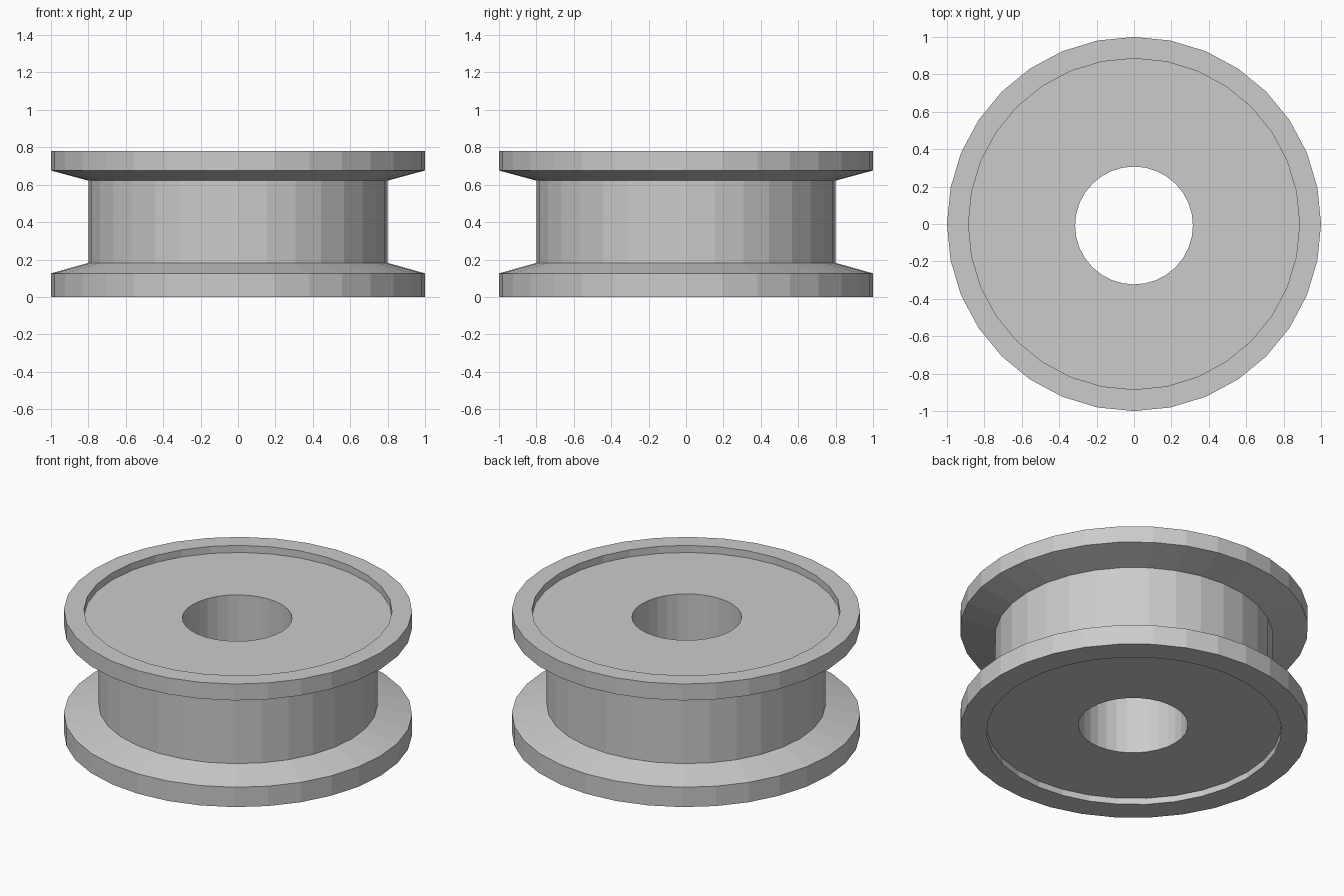
import bpy, bmesh, math

if "Cube" in bpy.data.objects:
    bpy.data.objects.remove(bpy.data.objects["Cube"])

SEGMENTS = 32
BORE_R, BORE_Y = 0.315, -0.008  # bore sits very slightly off-centre

# Closed cross-section (radius, z, y offset), starting at the bore top
profile = [
    (BORE_R, 0.735, BORE_Y),   # top recess floor
    (0.885, 0.735, 0),
    (0.885, 0.78, 0),          # top flange
    (1.0, 0.78, 0),
    (1.0, 0.676, 0),
    (0.8, 0.622, 0),           # neck
    (0.8, 0.182, 0),
    (1.0, 0.126, 0),           # bottom flange
    (1.0, 0.0, 0),
    (0.847, 0.0, 0),           # bottom recess
    (0.847, 0.04, 0),
    (BORE_R, 0.04, BORE_Y),
]


def lathe(name, section, segments):
    bm = bmesh.new()
    rings = []
    for r, z, dy in section:
        ring = []
        for i in range(segments):
            a = 2 * math.pi * i / segments
            ring.append(bm.verts.new((r * math.cos(a), r * math.sin(a) + dy, z)))
        rings.append(ring)
    for k, ring in enumerate(rings):
        nxt = rings[(k + 1) % len(rings)]
        for i in range(segments):
            j = (i + 1) % segments
            bm.faces.new((ring[i], nxt[i], nxt[j], ring[j]))
    bmesh.ops.recalc_face_normals(bm, faces=bm.faces)
    mesh = bpy.data.meshes.new(name)
    bm.to_mesh(mesh)
    bm.free()
    obj = bpy.data.objects.new(name, mesh)
    bpy.context.collection.objects.link(obj)
    return obj


# Grooved wheel with recessed faces and through bore
lathe("grooved_wheel", profile, SEGMENTS)
